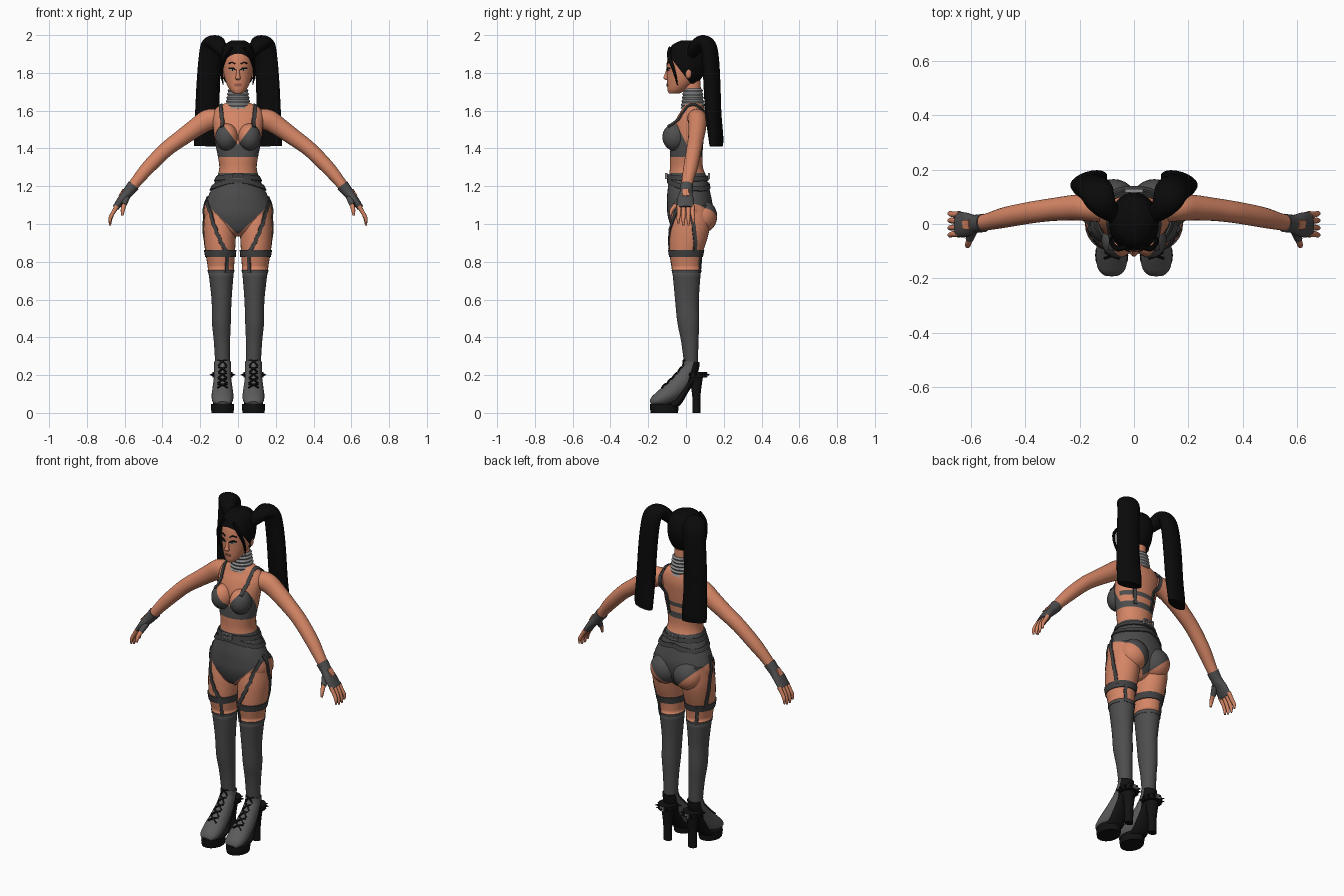
import bpy, bmesh, math
from mathutils import Vector as V, Matrix
from mathutils.bvhtree import BVHTree

if "Cube" in bpy.data.objects:
    bpy.data.objects.remove(bpy.data.objects["Cube"])

def material(name, r, g, b):
    m = bpy.data.materials.new(name)
    m.diffuse_color = (r, g, b, 1)
    m.use_nodes = True
    m.node_tree.nodes["Principled BSDF"].inputs["Base Color"].default_value = m.diffuse_color
    return m

SKIN = material("skin", .66, .235, .13)
CLOTH = material("charcoal_cloth", .075, .075, .075)
STRAP = material("dark_strap", .052, .052, .054)
SHOE = material("shoe_grey", .105, .105, .105)
BLACK = material("black_leather", .006, .006, .006)
HAIR = material("black_hair", .003, .003, .003)
METAL = material("silver", .27, .27, .28)
LIP = material("lip", .32, .10, .07)
X, Y, Z = V((1, 0, 0)), V((0, 1, 0)), V((0, 0, 1))

def finish(name, bm, mat, mirror=False):
    bmesh.ops.recalc_face_normals(bm, faces=bm.faces[:])
    me = bpy.data.meshes.new(name)
    bm.to_mesh(me)
    bm.free()
    me.materials.append(mat)
    me.shade_smooth()
    me.set_sharp_from_angle(angle=math.radians(42))
    ob = bpy.data.objects.new(name, me)
    bpy.context.collection.objects.link(ob)
    if mirror:
        ob.modifiers.new("mirror", 'MIRROR').use_mirror_merge = False
    return ob

def spline(keys, steps):
    """Catmull-Rom through tuples of any length."""
    out = []
    for i in range(len(keys) - 1):
        p = [keys[max(0, min(len(keys) - 1, i + k))] for k in (-1, 0, 1, 2)]
        for s in range(steps):
            t = s / steps
            out.append([.5 * (2*b + (c-a)*t + (2*a-5*b+4*c-d)*t*t + (3*b-a-3*c+d)*t**3)
                        for a, b, c, d in zip(*p)])
    return out + [list(keys[-1])]

def loft(name, keys, mat, mirror=False, side=X, flat=False, seg=24, steps=4):
    """Elliptical sections (x, y, z, radius_a, radius_b); flat keeps them level."""
    rows, bm, rings = spline(keys, steps), bmesh.new(), []
    for i, (x, y, z, ra, rb) in enumerate(rows):
        t = Z if flat else (V(rows[min(i+1, len(rows)-1)][:3]) - V(rows[max(i-1, 0)][:3])).normalized()
        a = (side - t * side.dot(t)).normalized()
        b = t.cross(a)
        rings.append([bm.verts.new(V((x, y, z)) + a*ra*math.cos(q) + b*rb*math.sin(q))
                      for q in (math.tau*k/seg for k in range(seg))])
    for r, s in zip(rings, rings[1:]):
        for k in range(seg):
            bm.faces.new((r[k], r[(k+1) % seg], s[(k+1) % seg], s[k]))
    bm.faces.new(rings[0])
    bm.faces.new(rings[-1])
    return finish(name, bm, mat, mirror)

def ball(name, c, r, mat, mirror=True):
    bm = bmesh.new()
    bmesh.ops.create_uvsphere(bm, u_segments=24, v_segments=16, radius=1,
                              matrix=Matrix.Translation(c) @ Matrix.Diagonal((*r, 1)))
    return finish(name, bm, mat, mirror)

def box(name, c, s, mat, mirror=False):
    bm = bmesh.new()
    bmesh.ops.create_cube(bm, size=1, matrix=Matrix.Translation(c) @ Matrix.Diagonal((*s, 1)))
    return finish(name, bm, mat, mirror)

def paint(ob, mats, planes, rule):
    """Cut along planes, then colour faces by their centre."""
    bm = bmesh.new()
    bm.from_mesh(ob.data)
    for co, no in planes:
        bmesh.ops.bisect_plane(bm, geom=bm.verts[:] + bm.edges[:] + bm.faces[:], plane_co=co, plane_no=no)
    for m in mats:
        ob.data.materials.append(m)
    for f in bm.faces:
        f.material_index = rule(f.calc_center_median())
    bm.to_mesh(ob.data)
    bm.free()

def surface(*obs):
    vs, fs = [], []
    for o in obs:
        n = len(vs)
        vs += [v.co.copy() for v in o.data.vertices]
        fs += [[n + i for i in p.vertices] for p in o.data.polygons]
    return BVHTree.FromPolygons(vs, fs)

def ribbon(name, tree, pts, width, mat, mirror=True, lift=.004, steps=6):
    """Thin strap laid on a surface, following guide points."""
    hits = [tree.find_nearest(V(p))[:2] for p in spline(pts, steps)]
    pos = [p + n*lift for p, n in hits]
    bm, prev = bmesh.new(), None
    for i, (p, n) in enumerate(hits):
        t = pos[min(i+1, len(pos)-1)] - pos[max(i-1, 0)]
        w = t.cross(n).normalized() * width / 2
        row = [bm.verts.new(pos[i] + d) for d in (w + n*.002, -w + n*.002, -w - n*.005, w - n*.005)]
        if prev:
            for k in range(4):
                bm.faces.new((prev[k], prev[(k+1) % 4], row[(k+1) % 4], row[k]))
        else:
            bm.faces.new(row)
        prev = row
    bm.faces.new(prev)
    return finish(name, bm, mat, mirror)

def level(rows):
    """(z, half width, front y, back y) to level sections."""
    return [(0, (f+b)/2, z, w, (b-f)/2) for z, w, f, b in rows]

# body
torso = loft("torso", level([
    (.935, .03, -.03, .06), (.96, .09, -.065, .09), (1.0, .155, -.085, .12), (1.05, .18, -.098, .135),
    (1.1, .176, -.1, .14), (1.15, .157, -.1, .132), (1.2, .132, -.095, .12), (1.25, .11, -.09, .108),
    (1.3, .099, -.085, .09), (1.36, .107, -.085, .087), (1.43, .121, -.08, .092), (1.5, .13, -.072, .1),
    (1.56, .135, -.05, .105), (1.6, .125, -.026, .1), (1.625, .1, -.015, .092), (1.645, .05, -.008, .08)]),
    SKIN, flat=True, seg=36)
leg_keys = [(.10, .03, 1.1, .07, .09), (.097, .023, 1.0, .085, .105), (.096, .012, .92, .084, .1),
            (.094, 0, .84, .077, .087), (.09, .003, .755, .068, .076), (.087, .005, .6, .053, .063),
            (.088, .012, .48, .05, .058), (.085, .02, .38, .043, .046), (.082, .027, .25, .038, .036)]
leg = loft("leg", leg_keys, SKIN, True, flat=True, seg=28)
buttock = ball("buttock", (.075, .085, 1.04), (.085, .08, .088), SKIN)
breast = ball("breast", (.06, -.06, 1.46), (.06, .065, .072), SKIN)
arm = loft("arm", [(.1, .055, 1.56, .05, .05), (.16, .06, 1.55, .05, .056), (.22, .06, 1.512, .047, .05),
                   (.3, .053, 1.455, .042, .044), (.38, .042, 1.395, .04, .04), (.47, .025, 1.305, .038, .037),
                   (.53, .01, 1.235, .032, .031), (.58, 0, 1.17, .028, .025)], SKIN, True, side=Y)
loft("neck", [(0, .045, 1.58, .06, .055), (0, .035, 1.66, .047, .047), (0, .03, 1.76, .045, .047)], SKIN, flat=True)

# high-waisted brief, bra and stockings as cut colour regions
def wear(p):
    x = abs(p.x)
    if p.z < 1.27:
        return int(p.z > .945 + .95*x or p.z < .755)
    cup = p.z < 1.42 + 1.35*x and p.z < 1.39 + 2*(.02 - p.y) and p.z < 1.55
    return int(1.355 < p.z and (p.z < 1.39 or cup or (p.y > .02 and 1.425 < p.z < 1.45)))
cuts = [((0, 0, z), Z) for z in (.755, 1.27, 1.355, 1.39, 1.425, 1.45, 1.55)]
cuts += [((0, 0, .945), (s*.95, 0, 1)) for s in (-1, 1)]
cuts += [((0, 0, 1.42), (s*1.35, 0, 1)) for s in (-1, 1)] + [((0, .02, 1.39), (0, 2, 1))]
body = surface(torso, leg, buttock, breast, arm)
for o in (torso, leg, buttock, breast):
    paint(o, [CLOTH], cuts, wear)

# bra straps, waist belts and harness
ribbon("bra_strap", body, [(.088, -.1, 1.52), (.098, -.06, 1.58), (.1, .03, 1.65), (.098, .12, 1.58),
                           (.088, .13, 1.48), (.07, .12, 1.37)], .02, STRAP)
for z, tilt in ((1.255, 0), (1.215, .02)):
    ribbon("waist_belt", body, [(.16*math.sin(a), .01 - .15*math.cos(a), z + tilt*math.cos(a*1.5))
           for a in (math.pi*k/8 for k in range(-8, 9))], .026, STRAP, False, lift=.006)
for y in (-.104, .122):
    for z in (1.243, 1.267):
        box("buckle_bar", (0, y, z), (.064, .012, .007), METAL)
    for x in (-.029, 0, .029):
        box("buckle_side", (x, y, 1.255), (.007, .012, .03), METAL)
ribbon("front_thigh_strap", body, [(.19, -.03, 1.13), (.16, -.09, 1.04), (.11, -.12, .94), (.05, -.1, .85)], .02, STRAP)
ribbon("side_thigh_strap", body, [(.2, 0, 1.16), (.21, .03, 1.05), (.2, .05, .95), (.18, .06, .84)], .02, STRAP)
ribbon("inner_garter", body, [(.05, -.09, .85), (.05, -.085, .8), (.052, -.08, .74)], .018, STRAP)
ribbon("back_garter", body, [(.13, .09, .85), (.13, .09, .8), (.13, .085, .74)], .018, STRAP)
loft("thigh_band", [(.0945, .001, .862, .086, .096), (.093, 0, .825, .081, .09)], STRAP, True, flat=True, steps=1)
loft("stocking_cuff", [(.09, .003, .757, .071, .079), (.09, .003, .74, .069, .077)], CLOTH, True, flat=True, steps=1)

# ridged collar
loft("collar", [(0, .036, 1.612 + .0095*i, .071 - .0016*i - .006*(i % 2), .066 - .0012*i - .006*(i % 2))
                for i in range(12)], METAL, flat=True, steps=1)

# hands with fingerless gloves
glove = loft("glove", [(.553, .004, 1.205, .034, .033), (.585, 0, 1.165, .034, .028), (.615, -.003, 1.13, .045, .023),
                       (.648, -.002, 1.085, .046, .017)], CLOTH, True, side=Y)
ribbon("glove_opening", surface(glove), [(.6, -.002, 1.18), (.63, -.002, 1.15)], .034, SKIN, lift=.001)
for i, y in enumerate((-.037, -.013, .012, .035)):
    d = (.01, 0, 0, .012)[i]
    loft("finger", [(.64, y, 1.095, .0125, .0125), (.664, y, 1.055, .011, .011), (.676, y*1.1, 1.02 + d, .0095, .0095),
                    (.677, y*1.1, .993 + d, .005, .005)], SKIN, True, side=Y, seg=10)
loft("thumb_sleeve", [(.59, -.02, 1.14, .018, .018), (.605, -.055, 1.1, .015, .015)], CLOTH, True, seg=12)
loft("thumb", [(.6, -.045, 1.11, .013, .013), (.61, -.075, 1.075, .011, .011), (.612, -.083, 1.045, .006, .006)],
     SKIN, True, seg=10)

# head and face
head_rows = [(1.69, .022, -.09, -.035), (1.71, .043, -.098, 0), (1.75, .064, -.1, .05), (1.8, .077, -.101, .085),
             (1.85, .081, -.102, .1), (1.9, .078, -.092, .1), (1.94, .06, -.066, .08), (1.963, .025, -.02, .04)]
head = loft("head", level(head_rows), SKIN, flat=True, seg=32)
face = surface(head)
loft("nose", [(0, -.096, 1.825, .007, .006), (0, -.102, 1.79, .01, .012), (0, -.105, 1.772, .014, .015),
              (0, -.098, 1.762, .008, .006)], SKIN, flat=True, seg=12)
ball("ear", (.08, .012, 1.8), (.01, .017, .03), SKIN)
ribbon("eyebrow", face, [(.016, -.11, 1.846), (.036, -.107, 1.857), (.058, -.09, 1.85)], .007, HAIR, lift=.001)
ribbon("eyelid", face, [(.017, -.11, 1.815), (.034, -.108, 1.825), (.056, -.088, 1.823)], .008, HAIR, lift=.001)
ribbon("eye", face, [(.022, -.11, 1.814), (.046, -.1, 1.816)], .009, METAL, lift=.001)
ribbon("iris", face, [(.03, -.11, 1.815), (.038, -.105, 1.815)], .009, BLACK, lift=.002)
ribbon("lips", face, [(-.02, -.105, 1.736), (0, -.11, 1.735), (.02, -.105, 1.736)], .015, LIP, False, lift=.001)

# hair cap trimmed along a sloping hairline
cap = loft("hair_cap", level([(z + .008*(z > 1.9), w + .01, f - .006, b + .014) for z, w, f, b in head_rows[1:]]),
           HAIR, flat=True, seg=32)
bm = bmesh.new()
bm.from_mesh(cap.data)
for co, no in (((0, -.1, 1.905), (0, 1.3, 1)), ((0, 0, 1.745), Z)):
    bmesh.ops.bisect_plane(bm, geom=bm.verts[:] + bm.edges[:] + bm.faces[:], plane_co=co, plane_no=no, clear_inner=True)
bm.to_mesh(cap.data)
bm.free()
loft("loose_strand", [(.03, -.085, 1.935, .008, .006), (.062, -.09, 1.89, .011, .008), (.083, -.07, 1.83, .009, .007),
                      (.085, -.055, 1.78, .006, .006), (.078, -.045, 1.735, .002, .002)], HAIR, True, side=Y, seg=8)
loft("ponytail", [(.065, .03, 1.9, .03, .03), (.1, .055, 1.94, .042, .036), (.122, .085, 1.963, .055, .037),
                  (.137, .117, 1.945, .062, .04), (.147, .13, 1.88, .063, .042), (.157, .137, 1.75, .064, .043),
                  (.163, .145, 1.58, .067, .04), (.166, .158, 1.46, .071, .035), (.167, .16, 1.412, .07, .03)],
     HAIR, True, side=V((.94, -.3, 0)), seg=20)

# platform ankle boots
sx = .082
upper = loft("boot_upper", [(sx, -.186, .05, .03, .012), (sx, -.165, .062, .05, .03), (sx, -.12, .083, .058, .045),
                            (sx, -.06, .125, .054, .052), (sx, -.005, .185, .046, .05), (sx, .024, .235, .044, .044),
                            (sx, .03, .272, .045, .042)], SHOE, True)
laced = surface(upper)
paint(upper, [BLACK], [((0, .02, .2), (0, 1, -.3))], lambda p: int(p.y - .02 > .3*(p.z - .2)))
loft("platform_sole", [(sx, -.115, 0, .058, .072), (sx, -.115, .025, .061, .076), (sx, -.115, .048, .06, .075)],
     BLACK, True, flat=True, steps=1)
loft("boot_shank", [(sx, -.09, .035, .05, .02), (sx, -.045, .055, .05, .02), (sx, -.005, .12, .044, .02),
                    (sx, .035, .18, .04, .022), (sx, .07, .2, .036, .02)], BLACK, True)
loft("block_heel", [(sx, .055, 0, .025, .021), (sx, .055, .09, .026, .022), (sx, .053, .16, .034, .032),
                    (sx, .05, .215, .044, .045)], BLACK, True, flat=True)
loft("ankle_strap", [(sx, .052, .188, .053, .058), (sx, .052, .216, .053, .058)], BLACK, True, flat=True, steps=1)
for a in (math.pi*k/6 for k in range(-1, 8)):
    d = V((math.cos(a), math.sin(a), 0))
    p = V((sx, .052, .202)) + V((d.x*.05, d.y*.055, 0))
    q = p + d*.019
    loft("strap_spike", [(*p, .008, .008), (*q, .001, .001)], BLACK, True, side=Z, seg=8, steps=1)
box("ankle_buckle", (sx, .111, .202), (.026, .008, .024), METAL, True)
for i in range(5):
    y, z = -.125 + .025*i, .13 + .031*i
    for s in (-1, 1):
        ribbon("lace", laced, [(sx - s*.026, y, z), (sx, y + .008, z + .02), (sx + s*.026, y + .02, z + .026)],
               .008, BLACK, lift=.005, steps=3)
